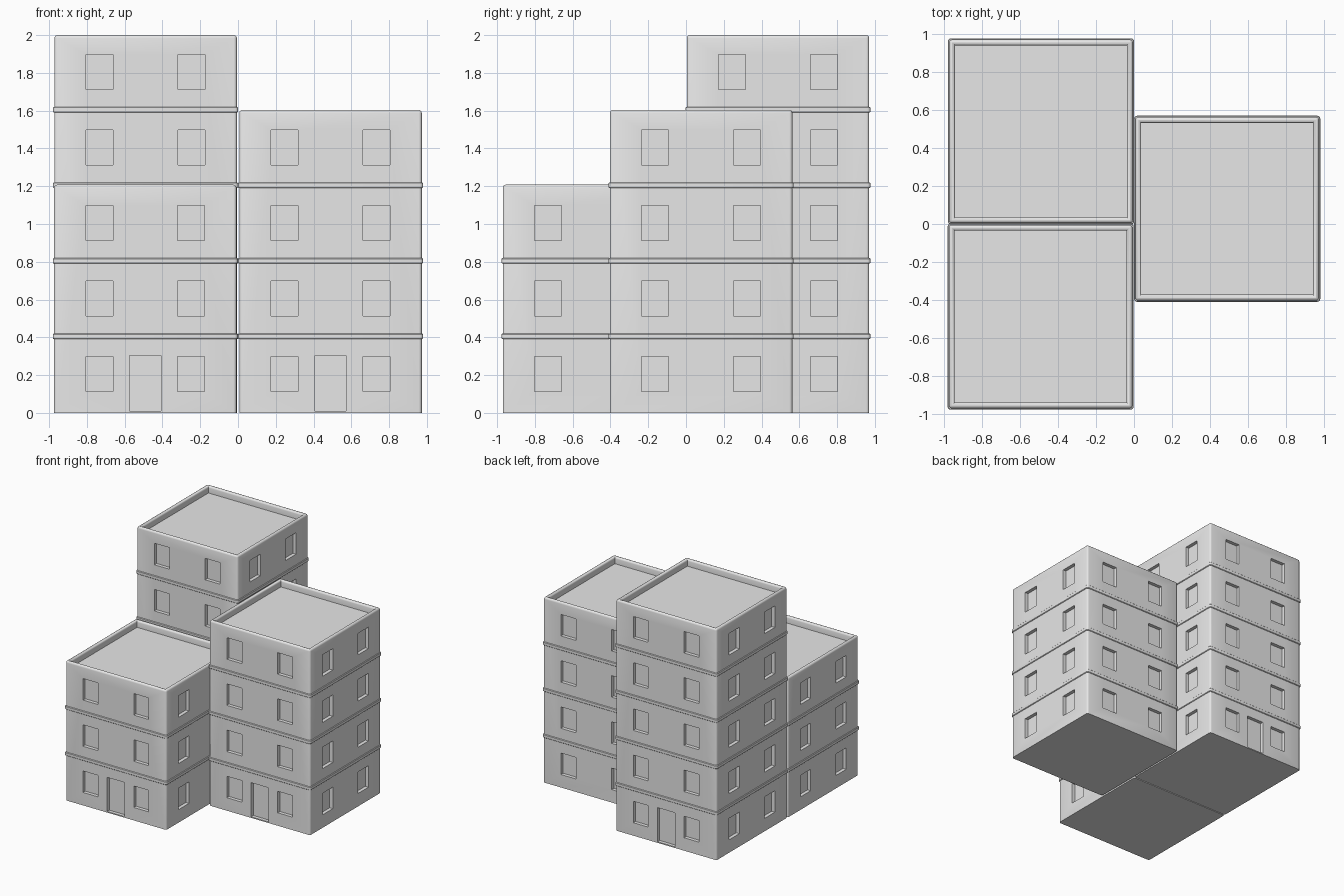
import bpy, bmesh, math
from mathutils import Matrix, Vector

default = bpy.data.objects.get("Cube")
if default:
    bpy.data.objects.remove(default, do_unlink=True)

grey = bpy.data.materials.new("plain_grey")
grey.use_nodes = True
COLOUR = (0.8, 0.8, 0.8, 1)
grey.diffuse_color = COLOUR
grey.node_tree.nodes["Principled BSDF"].inputs["Base Color"].default_value = COLOUR

HALF = 0.483       # half width of the walls
FLOOR = 0.4        # storey height
RECESS = 0.03      # depth of windows and doors


def add_box(bm, size, matrix):
    bmesh.ops.create_cube(bm, size=1, matrix=matrix @ Matrix.Diagonal((*size, 1)))


def finish(bm, name, location):
    bmesh.ops.recalc_face_normals(bm, faces=bm.faces)
    mesh = bpy.data.meshes.new(name)
    bm.to_mesh(mesh)
    bm.free()
    mesh.materials.append(grey)
    obj = bpy.data.objects.new(name, mesh)
    obj.location = location
    bpy.context.collection.objects.link(obj)
    return obj


def smooth(obj):
    bpy.ops.object.select_all(action="DESELECT")
    obj.select_set(True)
    bpy.context.view_layer.objects.active = obj
    bpy.ops.object.shade_smooth_by_angle(angle=math.radians(35))


def make_walls(name, location, height):
    """Block with a sunken roof and a rounded parapet."""
    bm = bmesh.new()
    add_box(bm, (2 * HALF, 2 * HALF, height), Matrix.Translation((0, 0, height / 2)))
    bm.faces.ensure_lookup_table()
    top = max(bm.faces, key=lambda f: f.calc_center_median().z)
    bmesh.ops.inset_region(bm, faces=[top], thickness=0.044)
    roof = bmesh.ops.extrude_discrete_faces(bm, faces=[top])["faces"][0]
    bmesh.ops.translate(bm, verts=roof.verts, vec=(0, 0, -0.06))

    def is_rounded(edge):
        a, b = (v.co for v in edge.verts)
        outer = all(abs(abs(c) - HALF) < 0.001 for p in (a, b) for c in p.xy)
        upright = outer and abs(a.z - b.z) > 0.1
        rim = min(a.z, b.z) > height - 0.001 and (a - b).xy.length > 0.1
        return upright or rim

    edges = [e for e in bm.edges if is_rounded(e)]
    bmesh.ops.bevel(bm, geom=edges, offset=0.016, segments=3, profile=0.5, affect="EDGES")
    return finish(bm, name, location)


def make_openings(name, location, floors, door_side):
    """Cutter holding every window and the door of one block."""
    bm = bmesh.new()
    for side in range(4):
        turn = Matrix.Rotation(side * math.pi / 2, 4, "Z")
        for floor in range(floors):
            for x in (-0.243, 0.243):
                place = Matrix.Translation((x, -HALF, floor * FLOOR + 0.205))
                add_box(bm, (0.143, 2 * RECESS, 0.186), turn @ place)
        if side == door_side:
            add_box(bm, (0.165, 2 * RECESS, 0.295),
                    turn @ Matrix.Translation((0, -HALF, 0.157)))
    obj = finish(bm, name, location)
    obj.hide_render = True
    return obj


def make_band(name, location, z):
    """Thin string course between two storeys."""
    bm = bmesh.new()
    width = 2 * HALF + 0.013
    add_box(bm, (width, width, 0.03), Matrix.Translation((0, 0, z)))
    edges = [e for e in bm.edges if abs(e.verts[0].co.z - e.verts[1].co.z) > 0.01]
    bmesh.ops.bevel(bm, geom=edges, offset=0.016, segments=3, profile=0.5, affect="EDGES")
    edges = [e for e in bm.edges if abs(e.verts[0].co.z - e.verts[1].co.z) < 0.001]
    bmesh.ops.bevel(bm, geom=edges, offset=0.004, segments=1, affect="EDGES")
    smooth(finish(bm, name, location))


def make_block(name, centre, floors, door_side):
    location = Vector((*centre, 0))
    height = floors * FLOOR + (5 - floors) * 0.004
    walls = make_walls(name + "_walls", location, height)
    cutter = make_openings(name + "_opening_cutter", location, floors, door_side)
    cut = walls.modifiers.new("openings", "BOOLEAN")
    cut.operation = "DIFFERENCE"
    cut.solver = "EXACT"
    cut.object = cutter
    bpy.context.view_layer.objects.active = walls
    bpy.ops.object.modifier_apply(modifier=cut.name)
    bpy.data.objects.remove(cutter, do_unlink=True)
    smooth(walls)
    for level in range(1, floors):
        make_band(f"{name}_band_{level}", location, level * FLOOR + 0.005)


# Door sides: 0 is the front, 2 is the back
make_block("tall_block", (-0.489, 0.487), 5, 2)
make_block("low_block", (-0.491, -0.487), 3, 0)
make_block("middle_block", (0.49, 0.08), 4, 0)
